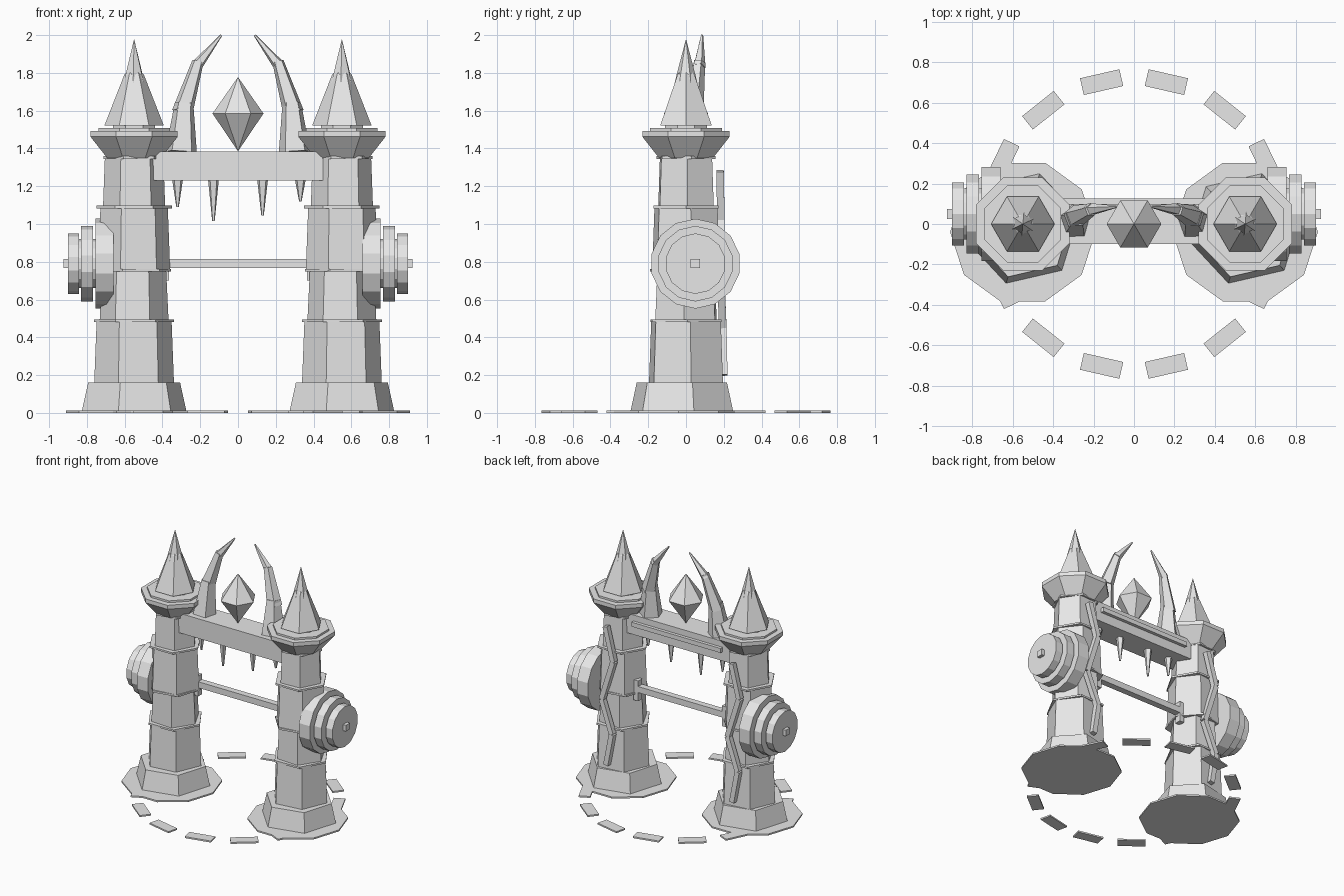
import bpy, bmesh, math
from mathutils import Vector, Matrix

if "Cube" in bpy.data.objects:
    bpy.data.objects.remove(bpy.data.objects["Cube"])

stone = bpy.data.materials.new("pale_grey_stone")
stone.diffuse_color = (0.8, 0.8, 0.8, 1)
stone.use_nodes = True
stone.node_tree.nodes["Principled BSDF"].inputs["Base Color"].default_value = stone.diffuse_color


def finish(name, bm):
    bmesh.ops.recalc_face_normals(bm, faces=bm.faces)
    me = bpy.data.meshes.new(name)
    bm.to_mesh(me)
    bm.free()
    me.materials.append(stone)
    ob = bpy.data.objects.new(name, me)
    bpy.context.collection.objects.link(ob)
    return ob


def lathe(name, profile, sides, centre=(0, 0, 0), rot=0.0, axis=(0, 0, 1)):
    """Stack of n-gon rings (radius, height) along an axis, capped at both ends."""
    bm = bmesh.new()
    q = Vector((0, 0, 1)).rotation_difference(Vector(axis).normalized())
    rings = []
    for r, h in profile:
        ring = []
        for i in range(1 if r == 0 else sides):
            a = math.radians(rot) + 2 * math.pi * i / sides
            p = q @ Vector((r * math.cos(a), r * math.sin(a), h))
            ring.append(bm.verts.new(p + Vector(centre)))
        rings.append(ring)
    for lo, hi in zip(rings, rings[1:]):
        for i in range(sides):
            j = (i + 1) % sides
            f = [lo[i % len(lo)], lo[j % len(lo)], hi[j % len(hi)], hi[i % len(hi)]]
            bm.faces.new(list(dict.fromkeys(f)))
    for ring in (rings[0], rings[-1]):
        if len(ring) > 2:
            bm.faces.new(ring)
    return finish(name, bm)


def taper(name, a, b, r0, r1, sides, rot=0.0):
    """Tapered limb between two points."""
    d = Vector(b) - Vector(a)
    return lathe(name, [(r0, 0), (r1, d.length)], sides, a, rot, d)


def box(name, centre, size, turn=0.0):
    bm = bmesh.new()
    m = (Matrix.Translation(centre) @ Matrix.Rotation(turn, 4, 'Z')
         @ Matrix.Diagonal((*size, 1)))
    bmesh.ops.create_cube(bm, size=1, matrix=m)
    return finish(name, bm)


for s, side in ((-1, "left"), (1, "right")):
    cx = 0.55 * s
    # ground slab and flared foot
    lathe(side + "_ground_slab", [(0.36, 0), (0.36, 0.012)], 10, (cx, -0.04, 0))
    lathe(side + "_tower_foot", [(0.285, 0.005), (0.25, 0.16)], 6, (cx, -0.022, 0), 13)

    # stacked hexagonal shaft blocks: z0, z1, r0, r1, rotation
    blocks = [(0.15, 0.485, 0.213, 0.2, 7), (0.48, 0.755, 0.183, 0.17, -3),
              (0.75, 1.09, 0.193, 0.18, 8), (1.085, 1.355, 0.165, 0.155, 3)]
    for k, (z0, z1, r0, r1, rot) in enumerate(blocks):
        lathe(f"{side}_shaft_block_{k}", [(r0, z0), (r1, z1)], 6, (cx, 0, 0), rot)
    # thin ledges at the joints
    for k, (z, r, rot) in enumerate([(0.487, 0.212, 2), (0.755, 0.2, 12),
                                     (1.09, 0.2, 0), (1.352, 0.165, 10)]):
        lathe(f"{side}_ledge_{k}", [(r, z - 0.007), (r, z + 0.007)], 6, (cx, 0, 0), rot)

    # octagonal crown and two-part spire
    lathe(side + "_crown", [(0.155, 1.35), (0.25, 1.462), (0.25, 1.493),
                            (0.205, 1.493), (0.205, 1.508), (0.12, 1.508), (0.12, 1.53)],
          8, (cx, 0, 0), 22.5)
    lathe(side + "_spire_skirt", [(0.157, 1.522), (0.052, 1.79), (0, 1.85)], 6, (cx, 0, 0))
    lathe(side + "_spire_tip", [(0.105, 1.56), (0.05, 1.79), (0, 1.98)], 6, (cx, 0, 0), 25)

    # stepped wheel on the outer face
    for k, (r, x0, x1) in enumerate([(0.238, 0.66, 0.755), (0.2, 0.767, 0.83),
                                     (0.16, 0.842, 0.9)]):
        lathe(f"{side}_wheel_step_{k}", [(r, x0), (r, x1)], 14, (0, 0.05, 0.79), 0, (s, 0, 0))
    lathe(side + "_wheel_core", [(0.13, 0.7), (0.13, 0.88)], 14, (0, 0.05, 0.79), 0, (s, 0, 0))
    box(side + "_axle_bracket", (0.385 * s, 0.05, 0.78), (0.04, 0.05, 0.16))

    # zigzag strip up the back of the tower
    pts = [(0.0, 0.2, 0.2), (-0.045, 0.195, 0.45), (0.05, 0.185, 0.7),
           (-0.05, 0.185, 1.02), (0.02, 0.18, 1.28)]
    for k, (a, b) in enumerate(zip(pts, pts[1:])):
        o = Vector((cx, 0, 0))
        taper(f"{side}_zigzag_{k}", Vector(a) + o, Vector(b) + o, 0.028, 0.028, 4, 45)

    # curved horn in three overlapping pieces
    for k, (a, b, r0, r1) in enumerate([
            ((0.30, 0.01, 1.38), (0.285, 0.035, 1.64), 0.088, 0.052),
            ((0.295, 0.035, 1.59), (0.212, 0.07, 1.86), 0.058, 0.032),
            ((0.225, 0.07, 1.83), (0.088, 0.085, 2.0), 0.034, 0.006)]):
        taper(f"{side}_horn_{k}", (a[0] * s, *a[1:]), (b[0] * s, *b[1:]), r0, r1, 5, 20)

# lintel beam with a strip along its back
box("lintel_beam", (0, 0, 1.307), (0.9, 0.2, 0.155))
box("lintel_back_strip", (0, 0.11, 1.32), (0.78, 0.03, 0.035))

# spikes hanging under the lintel
for k, (x, z) in enumerate([(-0.32, 1.09), (-0.13, 1.015), (0.13, 1.045), (0.33, 1.12)]):
    taper(f"hanging_spike_{k}", (x, 0, 1.235), (x, 0, z), 0.03, 0.007, 5)

# floating crystal
lathe("crystal", [(0, 1.385), (0.135, 1.585), (0, 1.778)], 6)

# axle through both towers
box("axle", (0, 0.05, 0.792), (1.85, 0.05, 0.048))

# ring of ground tiles
for k in range(14):
    a = 2 * math.pi * k / 14
    box(f"ground_tile_{k}", (0.72 * math.cos(a), 0.72 * math.sin(a), 0.006),
        (0.085, 0.2, 0.012), a)
